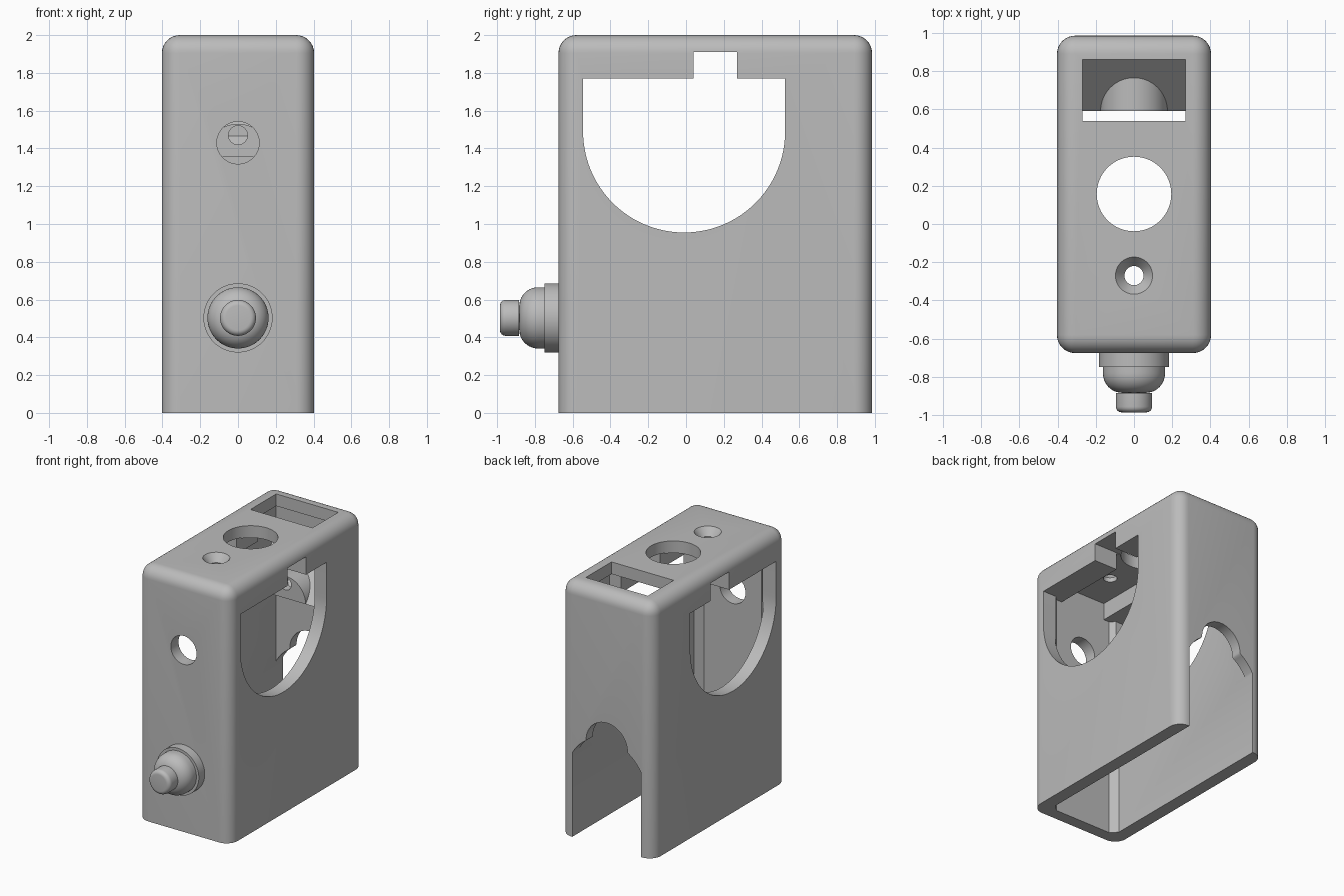
import bpy, bmesh, math
from mathutils import Matrix

old = bpy.data.objects.get("Cube")
if old:
    bpy.data.objects.remove(old)

grey = bpy.data.materials.new("plain grey")
grey.use_nodes = True
grey.diffuse_color = (0.5, 0.5, 0.5, 1)
grey.node_tree.nodes["Principled BSDF"].inputs["Base Color"].default_value = (0.5, 0.5, 0.5, 1)


def finish(name, bm):
    bmesh.ops.recalc_face_normals(bm, faces=bm.faces)
    mesh = bpy.data.meshes.new(name)
    bm.to_mesh(mesh)
    bm.free()
    obj = bpy.data.objects.new(name, mesh)
    bpy.context.collection.objects.link(obj)
    mesh.materials.append(grey)
    return obj


def prism(name, points, axis, lo, hi):
    """Extrude a 2D outline along an axis; outline is in the other two axes."""
    place = {"x": lambda a, b, d: (d, a, b),
             "y": lambda a, b, d: (a, d, b),
             "z": lambda a, b, d: (a, b, d)}[axis]
    bm = bmesh.new()
    face = bm.faces.new([bm.verts.new(place(a, b, lo)) for a, b in points])
    ext = bmesh.ops.extrude_face_region(bm, geom=[face])
    verts = [g for g in ext["geom"] if isinstance(g, bmesh.types.BMVert)]
    bmesh.ops.translate(bm, verts=verts, vec=place(0, 0, hi - lo))
    return finish(name, bm)


def arc(a, b, r, start, end, n=32):
    angles = [math.radians(start + (end - start) * i / n) for i in range(n + 1)]
    return [(a + r * math.cos(t), b + r * math.sin(t)) for t in angles]


def circle(a, b, r, n=64):
    return arc(a, b, r, 0, 360, n)[:-1]


def rect(a0, a1, b0, b1):
    return [(a0, b0), (a1, b0), (a1, b1), (a0, b1)]


def lathe(name, profile, matrix, steps=64):
    """Spin (radius, height) points round z, then place them."""
    bm = bmesh.new()
    verts = [bm.verts.new((r, 0, h)) for r, h in profile]
    edges = [bm.edges.new(pair) for pair in zip(verts, verts[1:])]
    bmesh.ops.spin(bm, geom=verts + edges, axis=(0, 0, 1), cent=(0, 0, 0),
                   angle=math.tau, steps=steps)
    bmesh.ops.remove_doubles(bm, verts=bm.verts, dist=1e-5)
    bmesh.ops.transform(bm, matrix=matrix, verts=bm.verts)
    return finish(name, bm)


def cut(obj, cutter):
    cutter.hide_render = True
    mod = obj.modifiers.new("cut", "BOOLEAN")
    mod.operation = "DIFFERENCE"
    mod.solver = "EXACT"
    mod.object = cutter
    bpy.context.view_layer.objects.active = obj
    bpy.ops.object.modifier_apply(modifier=mod.name)
    bpy.data.objects.remove(cutter)


def smooth(obj, angle=30):
    bpy.ops.object.select_all(action="DESELECT")
    obj.select_set(True)
    bpy.context.view_layer.objects.active = obj
    bpy.ops.object.shade_smooth_by_angle(angle=math.radians(angle))


# Case: rounded everywhere except the open bottom
bm = bmesh.new()
bmesh.ops.create_cube(bm, size=1)
bmesh.ops.transform(bm, verts=bm.verts, matrix=Matrix.Translation((0, 0.155, 1))
                    @ Matrix.Diagonal((0.806, 1.66, 2, 1)))
edges = [e for e in bm.edges if max(v.co.z for v in e.verts) > 1]
bmesh.ops.bevel(bm, geom=edges, offset=0.095, segments=8, profile=0.5, affect="EDGES")
case = finish("case", bm)

# Hollow inside with chamfered front corners
cut(case, prism("cavity", [(-0.3, 0.9), (-0.3, -0.53), (-0.25, -0.58), (0.25, -0.58),
                           (0.3, -0.53), (0.3, 0.9)], "z", -0.5, 1.905))

# Round-bottomed side windows with a notch above
window = ([(0.525, 1.77), (0.27, 1.77), (0.27, 1.91), (0.04, 1.91), (0.04, 1.77),
           (-0.545, 1.77)] + arc(-0.01, 1.49, 0.535, 180, 360, 48))
cut(case, prism("window_cutter", window, "x", -0.6, 0.6))

# Keyhole slot in the back
shoulder = arc(0, 0.5, 0.34, 28.07, 57, 10)
slot = ([(-0.3, -0.1), (0.3, -0.1)] + shoulder + arc(0, 0.795, 0.18, 0, 180)
        + [(-a, b) for a, b in reversed(shoulder)])
cut(case, prism("slot_cutter", slot, "y", 0.8, 1.2))

# Openings in the top and the front
cut(case, prism("battery_cutter", rect(-0.27, 0.27, 0.54, 0.86), "z", 1.8, 2.2))
cut(case, prism("top_hole_cutter", circle(0, 0.157, 0.195), "z", 1.8, 2.2))
cut(case, lathe("countersink_cutter", [(0, 1.8), (0.05, 1.8), (0.05, 1.94), (0.097, 2.0),
                                       (0.097, 2.1), (0, 2.1)],
                Matrix.Translation((0, -0.27, 0))))
cut(case, prism("front_hole_cutter", circle(0, 1.43, 0.112), "y", -0.9, -0.4))
smooth(case)

# Rails under the roof, broken by the notch
for side, s in (("left", 1), ("right", -1)):
    for place, y0, y1 in (("front", -0.6, 0.04), ("back", 0.27, 0.525)):
        x0, x1 = sorted((s * 0.2, s * 0.301))
        prism(f"{place}_{side}_rail", rect(x0, x1, y0, y1), "z", 1.77, 1.93)

# Ramp below the rectangular opening
prism("ramp", [(0.59, 1.355), (0.92, 1.355), (0.92, 1.685)], "x", -0.32, 0.32)

# Half-round block on the ramp, with a pin hole
block = prism("ramp_block", arc(0, 1.355, 0.175, 0, 180), "y", 0.59, 0.8)
cut(block, prism("pin_cutter", circle(0, 1.47, 0.05, 32), "y", 0.5, 0.7))
smooth(block)

# Front knob: collar, dome and rounded tip
profile = [(0, -0.02), (0.183, -0.02), (0.183, 0.073), (0.162, 0.073), (0.162, 0.095)]
profile += arc(0.062, 0.108, 0.1, 0, 90, 10)
profile += [(0.095, 0.208)] + arc(0.065, 0.28, 0.03, 0, 90, 6) + [(0, 0.31)]
knob = lathe("front_knob", profile, Matrix.Translation((0, -0.675, 0.503))
             @ Matrix.Rotation(math.pi / 2, 4, "X"))
smooth(knob, 35)
